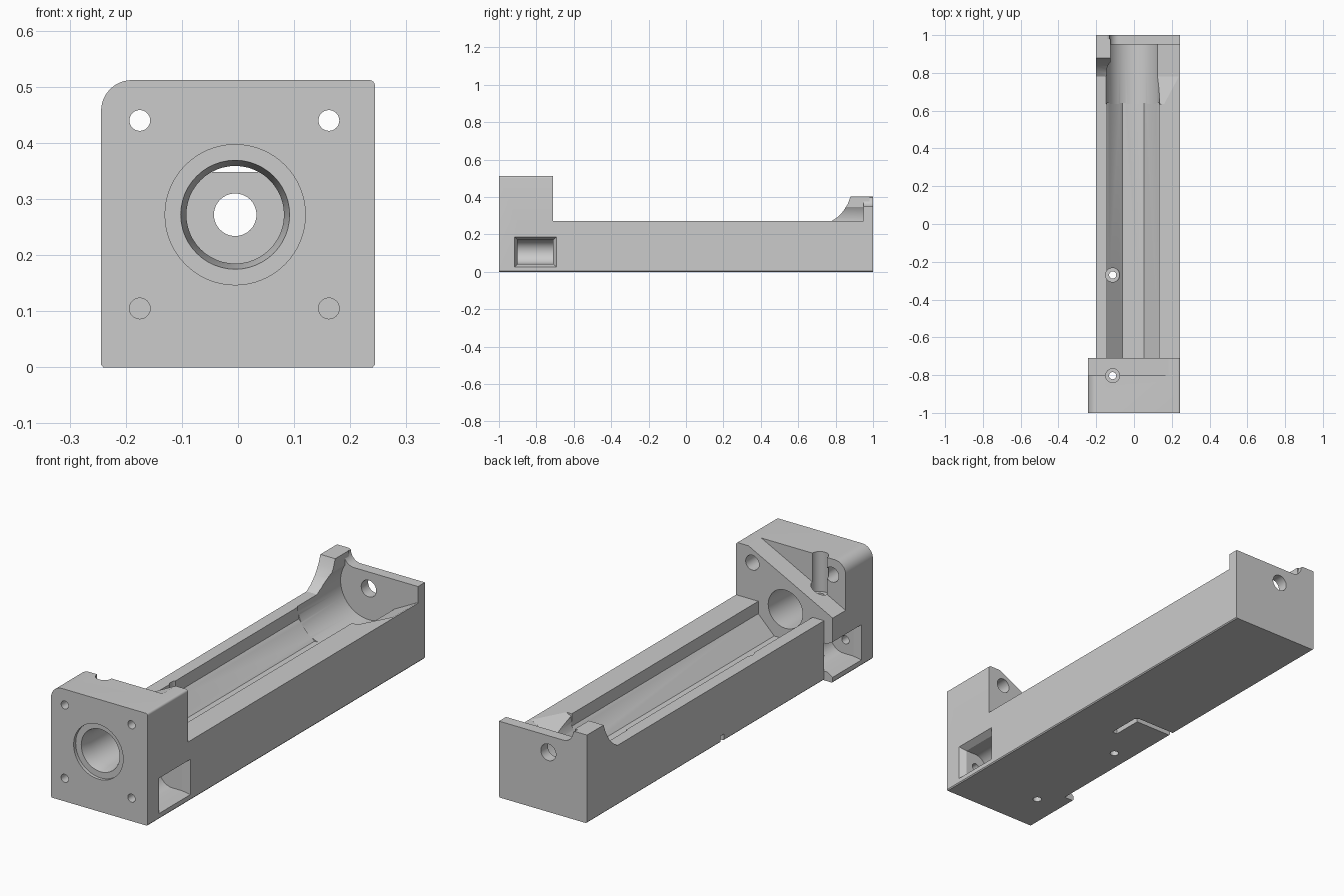
import bpy, bmesh, math
from mathutils import Vector

cube = bpy.data.objects.get("Cube")
if cube:
    bpy.data.objects.remove(cube, do_unlink=True)

grey = bpy.data.materials.new("plain_grey")
grey.use_nodes = True
COLOR = (0.6, 0.6, 0.6, 1)
grey.diffuse_color = COLOR
grey.node_tree.nodes["Principled BSDF"].inputs["Base Color"].default_value = COLOR

CX, CZ = -0.005, 0.272      # bore axis
RIM = 0.272                 # height of the tray rim


def add_object(name, bm):
    bmesh.ops.recalc_face_normals(bm, faces=bm.faces)
    mesh = bpy.data.meshes.new(name)
    bm.to_mesh(mesh)
    bm.free()
    ob = bpy.data.objects.new(name, mesh)
    bpy.context.collection.objects.link(ob)
    mesh.materials.append(grey)
    return ob


def place(axis, u, v, w):
    return {"x": (w, u, v), "y": (u, w, v), "z": (u, v, w)}[axis]


def prism(name, points, axis, a, b):
    """Extrude a flat outline along an axis from a to b."""
    bm = bmesh.new()
    face = bm.faces.new([bm.verts.new(place(axis, u, v, a)) for u, v in points])
    moved = bmesh.ops.extrude_face_region(bm, geom=[face])["geom"]
    shift = Vector(place(axis, 0, 0, b - a))
    bmesh.ops.translate(bm, vec=shift, verts=[g for g in moved if isinstance(g, bmesh.types.BMVert)])
    return add_object(name, bm)


def hull(name, points):
    bm = bmesh.new()
    for p in points:
        bm.verts.new(p)
    bmesh.ops.convex_hull(bm, input=bm.verts)
    bmesh.ops.dissolve_limit(bm, angle_limit=0.01, verts=bm.verts, edges=bm.edges)
    return add_object(name, bm)


def arc(u, v, r, start=0, end=360, n=48):
    full = end - start == 360
    steps = n if full else n + 1
    angles = [math.radians(start + (end - start) * i / n) for i in range(steps)]
    return [(u + r * math.cos(t), v + r * math.sin(t)) for t in angles]


def rect(u0, u1, v0, v1):
    return [(u0, v0), (u1, v0), (u1, v1), (u0, v1)]


def hole(u, v, r, axis, a, b, n=32):
    return prism("hole_cutter", arc(u, v, r, n=n), axis, a, b)


def combine(target, other, operation):
    mod = target.modifiers.new("combine", "BOOLEAN")
    mod.operation, mod.solver, mod.object = operation, "EXACT", other
    bpy.context.view_layer.objects.active = target
    bpy.ops.object.modifier_apply(modifier=mod.name)
    bpy.data.objects.remove(other, do_unlink=True)


# Long tray body with a slightly chamfered underside
W = 0.244
housing = prism("housing", [(-0.195, 0), (W - 0.004, 0), (W, 0.005), (W, RIM), (-0.2, RIM), (-0.2, 0.005)],
                "y", -0.9, 1)

# Front mounting block with rounded top corners
block = [(-W + 0.004, 0), (W - 0.004, 0), (W, 0.005)]
block += arc(W - 0.01, 0.502, 0.01, 0, 90, 6) + arc(-W + 0.055, 0.457, 0.055, 90, 180, 12) + [(-W, 0.005)]
combine(housing, prism("front_block", block, "y", -1, -0.71), "UNION")

# End wall with a raised corner, and the curved rib that braces it
wall = [(-0.2, 0.1), (W, 0.1), (W, 0.348)] + arc(-0.08, 0.398, 0.05, 270, 180, 8) + [(-0.14, 0.403), (-0.2, 0.403)]
combine(housing, prism("end_wall", wall, "y", 0.95, 1), "UNION")
rib = [(0.98, 0.2), (0.78, 0.2), (0.78, RIM), (0.81, 0.292), (0.84, 0.323), (0.865, 0.363), (0.88, 0.403), (0.98, 0.403)]
combine(housing, prism("corner_rib", rib, "x", -0.2, -0.125), "UNION")

cutters = []

# Octagonal trough and the round seat before the end wall
R = 0.137
octagon = arc(CX, CZ, R / math.cos(math.pi / 8), 22.5, 382.5, 8)
cutters.append(prism("trough_cutter", octagon, "y", -0.71, 0.64))
cutters.append(hole(CX, CZ, 0.142, "y", 0.635, 0.95, 64))

# Sloped relief in the left rim, with its flared lead-in
slope = [(0.1, 0.2), (0.26, 0.284), (0.1, 0.3)]
cutters.append(prism("relief_cutter", slope, "y", 0.78, 0.95))
cutters.append(hull("flare_cutter", [(x, 0.781, z) for x, z in slope]
                    + [(0.1, 0.635, 0.24), (0.1, 0.635, 0.3), (0.165, 0.635, 0.275), (0.165, 0.635, 0.3)]))

# Stepped bore through the front block, and the shaft hole in the end wall
cutters.append(hole(CX, CZ, 0.125, "y", -1.1, -0.985, 64))
taper = [(x, -0.99, z) for x, z in arc(CX, CZ, 0.098)] + [(x, -0.93, z) for x, z in arc(CX, CZ, 0.087)]
cutters.append(hull("taper_cutter", taper))
cutters.append(hole(CX, CZ, 0.087, "y", -0.95, -0.65, 48))
cutters.append(hole(CX, CZ, 0.038, "y", 0.9, 1.1))

# Diagonal step behind the upper right of the block
cutters.append(prism("step_cutter", [(0.4, 0.623), (-0.4, 0.216), (-0.4, 0.65)], "y", -0.803, -0.68))

# Four mounting screw holes, the upper two counterbored from behind
for x in (-0.175, 0.162):
    cutters.append(hole(x, 0.44, 0.0185, "y", -1.1, -0.6))
    cutters.append(hole(x, 0.44, 0.034, "y", -0.88, -0.6))
    cutters.append(hole(x, 0.105, 0.0185, "y", -1.1, -0.8))

# Nut windows in both sides: chamfered mouth and rounded pocket
for s in (-1, 1):
    mouth = [(s * 0.25, y, z) for y, z in rect(-0.92, -0.688, 0.022, 0.19)]
    mouth += [(s * 0.215, y, z) for y, z in rect(-0.9, -0.71, 0.042, 0.17)]
    cutters.append(hull("window_mouth_cutter", mouth))
    pocket = [(s * 0.23, 0.042), (s * 0.23, 0.17)] + [(s * x, z) for x, z in arc(0.165, 0.106, 0.064, 90, 270, 20)]
    cutters.append(prism("window_pocket_cutter", pocket, "y", -0.9, -0.71))

# Vertical fixing screws with head counterbores
for y, seat in ((-0.803, 0.33), (-0.27, 0.13)):
    cutters.append(hole(-0.113, y, 0.019, "z", -0.1, 0.6))
    cutters.append(hole(-0.113, y, 0.037, "z", seat, 0.6))

# Bent wire groove under the tray
groove = [(-0.3, 0.01), (-0.01, 0.01), (-0.01, -0.13), (0.015, -0.13), (0.015, 0.02), (0, 0.035), (-0.3, 0.035)]
cutters.append(prism("groove_cutter", groove, "z", -0.05, 0.03))

for cutter in cutters:
    combine(housing, cutter, "DIFFERENCE")

bpy.ops.object.select_all(action="DESELECT")
housing.select_set(True)
bpy.context.view_layer.objects.active = housing
bpy.ops.object.shade_smooth_by_angle(angle=math.radians(25))
